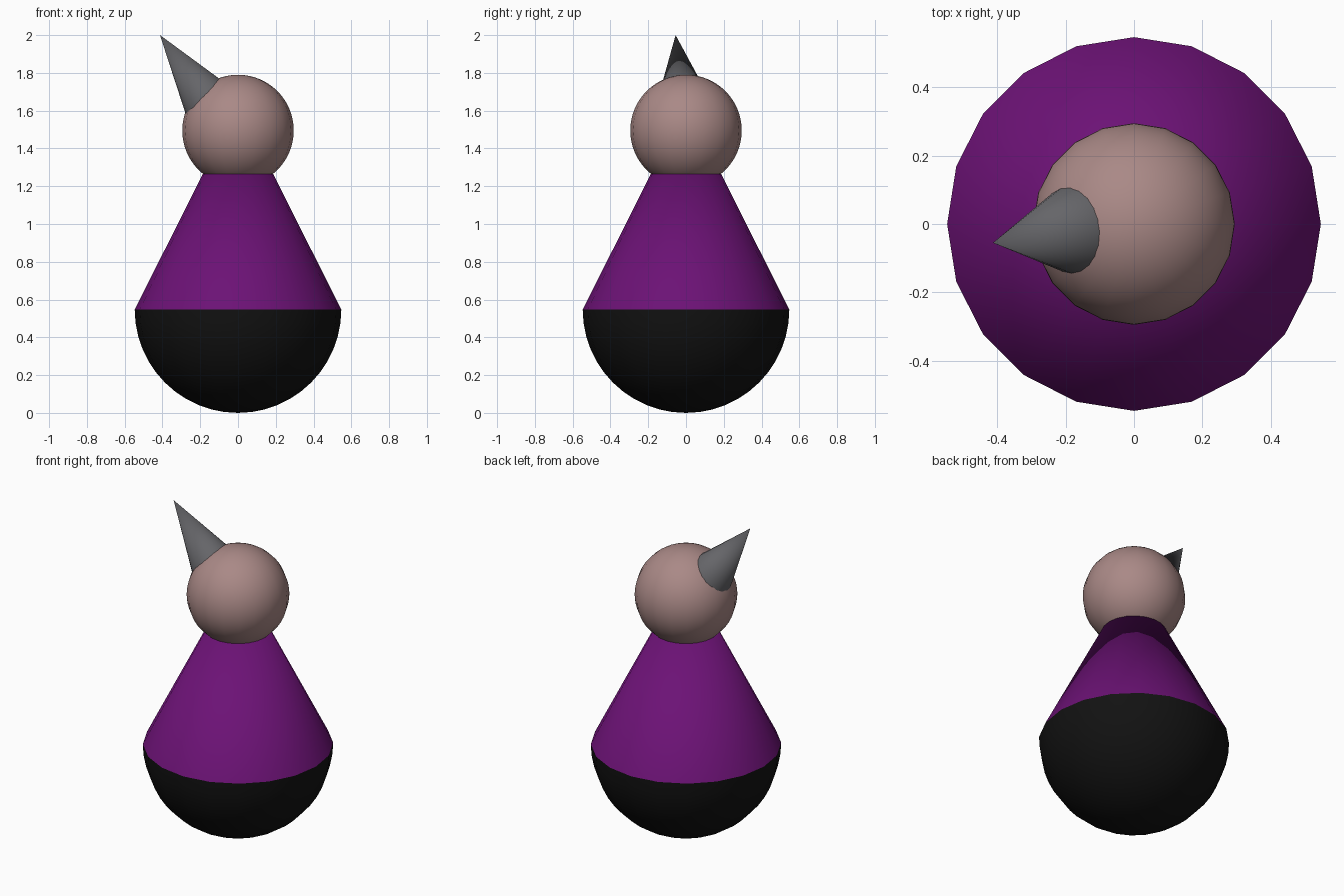
import bpy, bmesh, math
from mathutils import Vector, Matrix

if "Cube" in bpy.data.objects:
    bpy.data.objects.remove(bpy.data.objects["Cube"])

SIDES = 20


def finish(name, bm, color):
    """Turn a bmesh into a smooth, coloured object."""
    mesh = bpy.data.meshes.new(name)
    bmesh.ops.recalc_face_normals(bm, faces=bm.faces[:])
    for f in bm.faces:
        f.smooth = True
    bm.to_mesh(mesh)
    bm.free()
    mat = bpy.data.materials.new(name + "_material")
    mat.diffuse_color = (*color, 1)
    mat.use_nodes = True
    mat.node_tree.nodes["Principled BSDF"].inputs["Base Color"].default_value = mat.diffuse_color
    mesh.materials.append(mat)
    obj = bpy.data.objects.new(name, mesh)
    bpy.context.collection.objects.link(obj)
    return obj


def sphere(name, radius, z, rings, color, half=False):
    bm = bmesh.new()
    bmesh.ops.create_uvsphere(bm, u_segments=SIDES, v_segments=rings, radius=radius)
    if half:
        top = [v for v in bm.verts if v.co.z > 1e-4]
        bmesh.ops.delete(bm, geom=top, context='VERTS')
    bmesh.ops.translate(bm, verts=bm.verts[:], vec=(0, 0, z))
    return finish(name, bm, color)


def cone(name, tip, axis, height, radius, color):
    """Open cone whose tip is at 'tip' and points along 'axis'."""
    axis = Vector(axis).normalized()
    tip = Vector(tip)
    rot = Vector((0, 0, 1)).rotation_difference(axis).to_matrix().to_4x4()
    bm = bmesh.new()
    rim = [bm.verts.new((radius * math.cos(a), radius * math.sin(a), -height))
           for a in (2 * math.pi * i / SIDES for i in range(SIDES))]
    apex = bm.verts.new((0, 0, 0))
    for i in range(SIDES):
        bm.faces.new((rim[i], rim[(i + 1) % SIDES], apex))
    bmesh.ops.transform(bm, matrix=Matrix.Translation(tip) @ rot, verts=bm.verts[:])
    return finish(name, bm, color)


# Rounded base
sphere("base", 0.547, 0.547, 24, (0.006, 0.006, 0.006), half=True)
# Robe, its tip hidden inside the head
cone("robe", (0, 0, 1.635), (0, 0, 1), 1.088, 0.547, (0.15, 0.006, 0.18))
# Head
sphere("head", 0.295, 1.495, 32, (0.40, 0.25, 0.24))
# Pointed hat, tilted to one side
cone("hat", (-0.413, -0.055, 2.0), (-0.586, -0.09, 0.81), 0.443, 0.142,
     (0.13, 0.13, 0.14))
